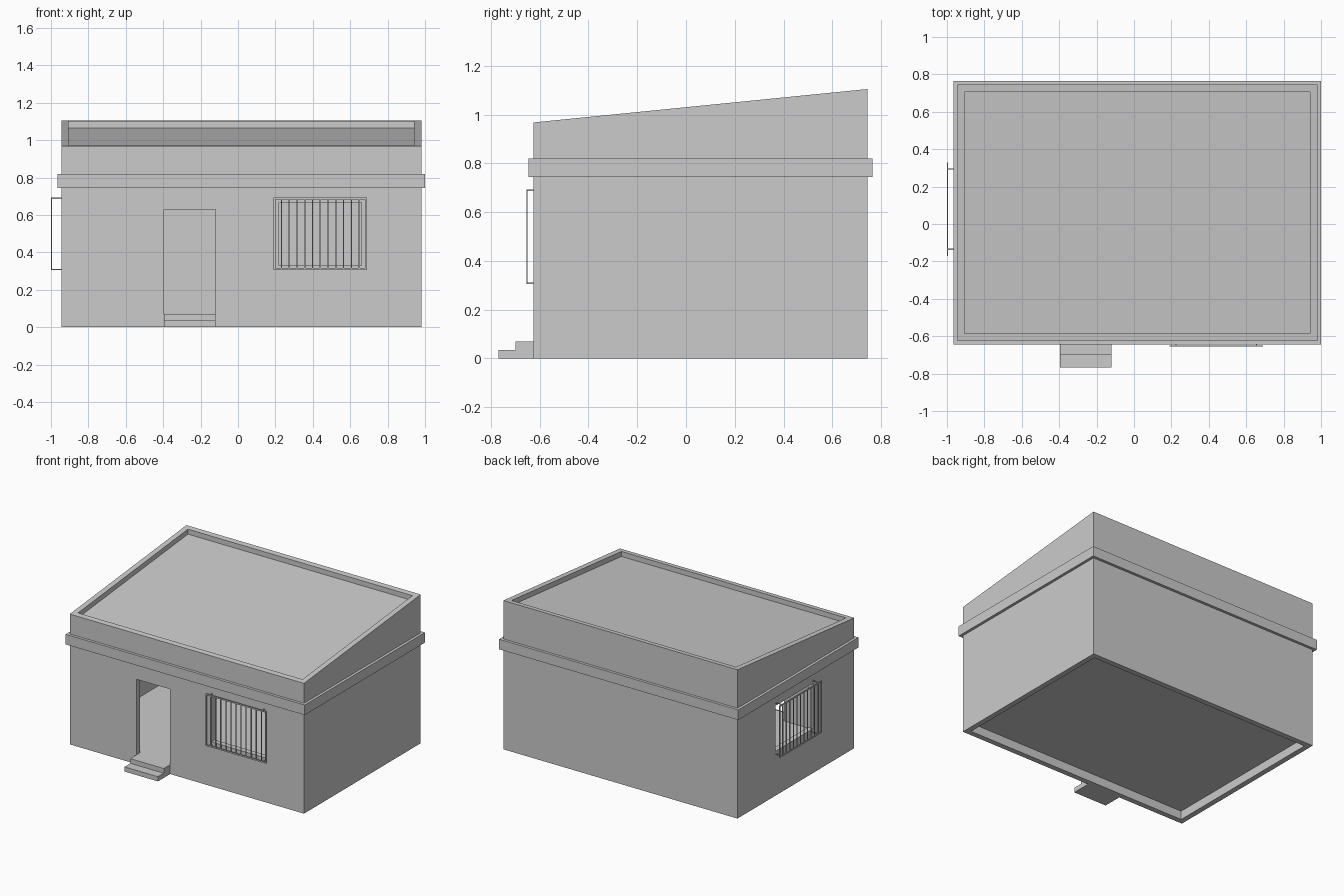
import bpy, bmesh
from mathutils import Vector

if "Cube" in bpy.data.objects:
    bpy.data.objects.remove(bpy.data.objects["Cube"])

X0, X1, Y0, Y1 = -0.945, 0.98, -0.625, 0.745   # outer wall faces
T = 0.04                                       # wall thickness
FLOOR = 0.07


def top(y):
    """Height of the sloping wall top at depth y."""
    return 0.968 + (y - Y0) * (1.105 - 0.968) / (Y1 - Y0)


def prism(name, profile, x0, x1):
    """Extrude a (y, z) profile along x."""
    bm = bmesh.new()
    face = bm.faces.new([bm.verts.new((x0, y, z)) for y, z in profile])
    ext = bmesh.ops.extrude_face_region(bm, geom=[face])
    moved = [v for v in ext["geom"] if isinstance(v, bmesh.types.BMVert)]
    bmesh.ops.translate(bm, verts=moved, vec=(x1 - x0, 0, 0))
    bmesh.ops.recalc_face_normals(bm, faces=bm.faces)
    me = bpy.data.meshes.new(name)
    bm.to_mesh(me)
    bm.free()
    ob = bpy.data.objects.new(name, me)
    bpy.context.collection.objects.link(ob)
    return ob


def box(name, x0, x1, y0, y1, z0, z1):
    return prism(name, [(y0, z0), (y1, z0), (y1, z1), (y0, z1)], x0, x1)


def cut(ob, cutter):
    """Subtract the cutter, apply, and remove it."""
    cutter.hide_render = True
    mod = ob.modifiers.new("cut", 'BOOLEAN')
    mod.operation = 'DIFFERENCE'
    mod.solver = 'EXACT'
    mod.object = cutter
    bpy.context.view_layer.objects.active = ob
    bpy.ops.object.modifier_apply(modifier=mod.name)
    bpy.data.objects.remove(cutter)


# Walls with a sloping top, hollow from top to bottom
walls = prism("walls", [(Y0, 0), (Y1, 0), (Y1, top(Y1)), (Y0, top(Y0))], X0, X1)
cut(walls, box("room_cutter", X0 + T, X1 - T, Y0 + T, Y1 - T, -0.5, 2))

# Door and window openings
cut(walls, box("door_cutter", -0.395, -0.12, Y0 - 0.1, Y0 + 0.1, FLOOR, 0.63))
cut(walls, box("front_window_cutter", 0.22, 0.66, Y0 - 0.1, Y0 + 0.1, 0.33, 0.667))
cut(walls, box("side_window_cutter", X0 - 0.1, X0 + 0.1, -0.14, 0.30, 0.33, 0.667))

# Projecting band around the outside
band = box("band", X0 - 0.02, X1 + 0.02, Y0 - 0.02, Y1 + 0.02, 0.745, 0.82)
cut(band, box("band_cutter", X0, X1, Y0, Y1, 0.5, 1))

# Sloping roof slab sunk behind the parapet, and the raised floor
ya, yb = Y0 + T, Y1 - T
prism("roof", [(ya, top(ya) - 0.065), (yb, top(yb) - 0.065),
               (yb, top(yb) - 0.037), (ya, top(ya) - 0.037)], X0 + T, X1 - T)
box("floor", X0 + T, X1 - T, ya, yb, FLOOR - 0.006, FLOOR)

# Two entrance steps as one stair profile
prism("entrance_steps", [(-0.768, 0), (Y0, 0), (Y0, 0.07), (-0.70, 0.07),
                         (-0.70, 0.035), (-0.768, 0.035)], -0.395, -0.12)


def grille(name, wall_point, along, outward, reach):
    """Window grille: frame, vertical bars and corner stubs, centred on wall_point."""
    bm = bmesh.new()
    up = Vector((0, 0, 1))

    def bar(a0, a1, d0, d1, z0, z1):
        m = bmesh.ops.create_cube(bm, size=1)["verts"]
        for v in m:
            a = a0 + (v.co.x + 0.5) * (a1 - a0)
            d = d0 + (v.co.y + 0.5) * (d1 - d0)
            z = z0 + (v.co.z + 0.5) * (z1 - z0)
            v.co = wall_point + along * a + outward * d + up * z

    h, w, near = 0.25, 0.01, reach - 0.006
    zb, zt = 0.305, 0.692
    for s in (-1, 1):
        e = sorted((s * h, s * (h - w)))
        bar(e[0], e[1], near, reach, zb, zt)
        c = s * 0.215
        for z in (zb, zt - 0.006):
            bar(c - 0.003, c + 0.003, 0, reach, z, z + 0.006)
    bar(-h, h, near, reach, zb, zb + w)
    bar(-h, h, near, reach, zt - w, zt)
    for i in range(1, 12):
        a = -h + 2 * h * i / 12
        bar(a - 0.003, a + 0.003, near, reach - 0.001, zb, zt)
    bmesh.ops.recalc_face_normals(bm, faces=bm.faces)
    me = bpy.data.meshes.new(name)
    bm.to_mesh(me)
    bm.free()
    bpy.context.collection.objects.link(bpy.data.objects.new(name, me))


# Grilles over the front and left windows
grille("front_grille", Vector((0.44, Y0, 0)), Vector((1, 0, 0)), Vector((0, -1, 0)), 0.03)
grille("side_grille", Vector((X0, 0.08, 0)), Vector((0, 1, 0)), Vector((-1, 0, 0)), 0.055)
